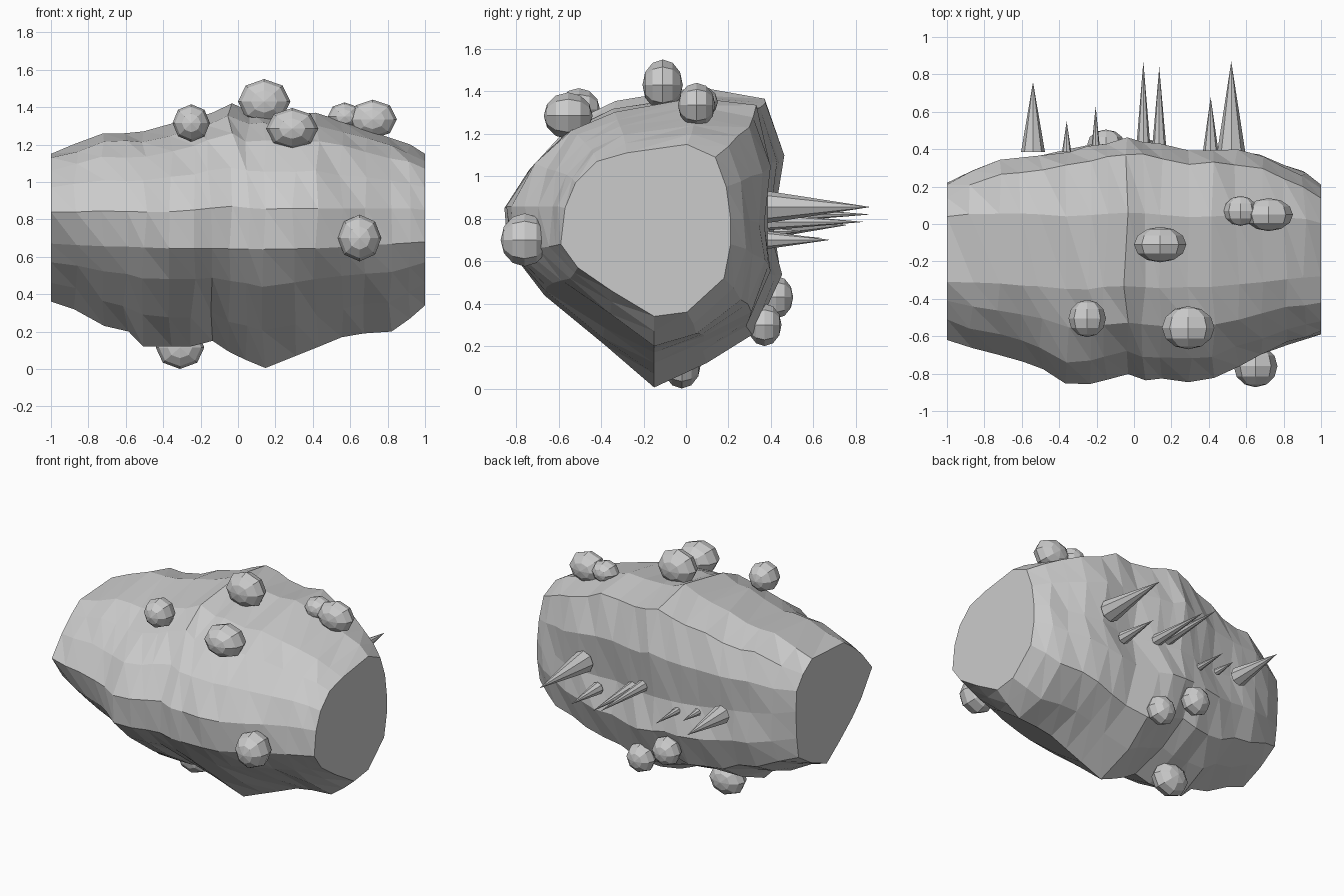
import bpy, bmesh, math, random
from mathutils import Matrix, Vector

if "Cube" in bpy.data.objects:
    bpy.data.objects.remove(bpy.data.objects["Cube"])

random.seed(4)
stone = bpy.data.materials.new("stone_grey")
stone.diffuse_color = (0.6, 0.6, 0.6, 1)
stone.use_nodes = True
stone.node_tree.nodes["Principled BSDF"].inputs["Base Color"].default_value = stone.diffuse_color


def finish(bm, name):
    bmesh.ops.recalc_face_normals(bm, faces=bm.faces)
    me = bpy.data.meshes.new(name)
    bm.to_mesh(me)
    bm.free()
    me.materials.append(stone)
    ob = bpy.data.objects.new(name, me)
    bpy.context.collection.objects.link(ob)
    return ob


# Cross-sections (y, z): the two cut ends and the large one in the middle
RIGHT = [(-.15, .34), (0, .36), (.17, .52), (.20, .68), (.20, .80), (.18, .95), (.13, 1.09),
         (0, 1.15), (-.28, 1.11), (-.42, 1.07), (-.52, .97), (-.57, .85), (-.59, .68),
         (-.51, .57), (-.35, .46)]
LEFT = [(-.12, .36), (.05, .43), (.19, .52), (.21, .66), (.22, .85), (.21, .99), (.14, 1.08),
        (.04, 1.15), (-.31, 1.13), (-.41, 1.06), (-.51, .97), (-.62, .84), (-.50, .67),
        (-.40, .57), (-.26, .46)]
MID = [(-.15, .01), (.10, .12), (.32, .25), (.43, .53), (.385, .77), (.43, 1.09), (.355, 1.37),
       (.05, 1.41), (-.35, 1.35), (-.56, 1.25), (-.74, 1.08), (-.87, .87), (-.85, .64),
       (-.69, .44), (-.40, .20)]

# Stations along the rock: x, bottom z, top z, front y, back y
STATIONS = [
    (-1, .36, 1.15, -.62, .22), (-.87, .32, 1.20, -.67, .29), (-.72, .23, 1.26, -.71, .34),
    (-.60, .20, 1.26, -.75, .36), (-.50, .12, 1.27, -.79, .37), (-.36, .12, 1.31, -.87, .39),
    (-.24, .12, 1.34, -.86, .42), (-.15, .15, 1.37, -.83, .44), (-.04, .09, 1.42, -.81, .46),
    (.05, .05, 1.38, -.84, .45), (.14, .005, 1.37, -.84, .43), (.30, .07, 1.36, -.84, .39),
    (.42, .12, 1.37, -.83, .40), (.55, .17, 1.33, -.77, .40), (.68, .19, 1.28, -.70, .38),
    (.81, .20, 1.24, -.645, .32), (.91, .27, 1.20, -.615, .28), (1, .34, 1.15, -.59, .21)]
CY, CZ = -.15, .66


def stretch(v, c, lo, hi, new_lo, new_hi):
    if v < c:
        return c + (v - c) * (new_lo - c) / (lo - c)
    return c + (v - c) * (new_hi - c) / (hi - c)


# Rock body: loft the sections, chip the inner rings, split into slanted facets
bm = bmesh.new()
rings = []
for i, (x, zb, zt, yf, yb) in enumerate(STATIONS):
    t = min(1, max(0, ((zt - 1.15) / .22 + (-.60 - yf) / .24) / 2))
    inner = 0 < i < len(STATIONS) - 1
    if not inner:
        t = 0
    end = LEFT if x < 0 else RIGHT
    pts = [Vector(a).lerp(Vector(b), t) for a, b in zip(end, MID)]
    ys, zs = [p.x for p in pts], [p.y for p in pts]
    ring = []
    for k, p in enumerate(pts):
        y = stretch(p.x, CY, min(ys), max(ys), yf, yb)
        z = stretch(p.y, CZ, min(zs), max(zs), zb, zt)
        s = random.uniform(.975, 1.01) if inner and k not in (0, 7, 12) else 1
        dx = random.uniform(-.015, .015) if inner else 0
        ring.append(bm.verts.new((x + dx, CY + (y - CY) * s, CZ + (z - CZ) * s)))
    rings.append(ring)
n = len(MID)
for a, b in zip(rings, rings[1:]):
    for k in range(n):
        j = (k + 1) % n
        bm.faces.new((a[k], b[k], b[j]))
        bm.faces.new((a[k], b[j], a[j]))
bm.faces.new(rings[0])
bm.faces.new(rings[-1])
finish(bm, "rock_body")

# Pebbles stuck on the surface: centre, radii
PEBBLES = [
    ((.14, -.11, 1.43), (.14, .095, .12)), ((.29, -.555, 1.285), (.14, .115, .11)),
    ((-.25, -.505, 1.315), (.10, .10, .10)), ((.72, .05, 1.335), (.13, .088, .105)),
    ((.57, .07, 1.35), (.09, .08, .075)), ((.65, -.76, .70), (.117, .113, .125)),
    ((-.31, -.02, .115), (.13, .09, .115)), ((-.15, .425, .43), (.10, .08, .10)),
    ((.085, .37, .30), (.10, .08, .10))]
for i, (c, r) in enumerate(PEBBLES):
    bm = bmesh.new()
    m = (Matrix.Translation(c) @ Matrix.Diagonal((*r, 1))
         @ Matrix.Rotation(math.pi / 2, 4, 'X'))
    bmesh.ops.create_uvsphere(bm, u_segments=8, v_segments=6, radius=1, matrix=m)
    finish(bm, f"pebble_{i + 1}")

# Crystal spikes on the back: x, z, tip y, base radius
SPIKES = [(-.54, .77, .76, .064), (-.36, .74, .55, .025), (-.205, .71, .63, .025),
          (.05, .82, .87, .04), (.135, .785, .84, .04), (.41, .70, .68, .042),
          (.52, .855, .87, .075)]
BASE = .385
for i, (x, z, tip, r) in enumerate(SPIKES):
    bm = bmesh.new()
    m = (Matrix.Translation((x, (BASE + tip) / 2, z))
         @ Matrix.Rotation(-math.pi / 2, 4, 'X'))
    bmesh.ops.create_cone(bm, cap_ends=True, segments=8, radius1=r, radius2=0,
                          depth=tip - BASE, matrix=m)
    finish(bm, f"spike_{i + 1}")
